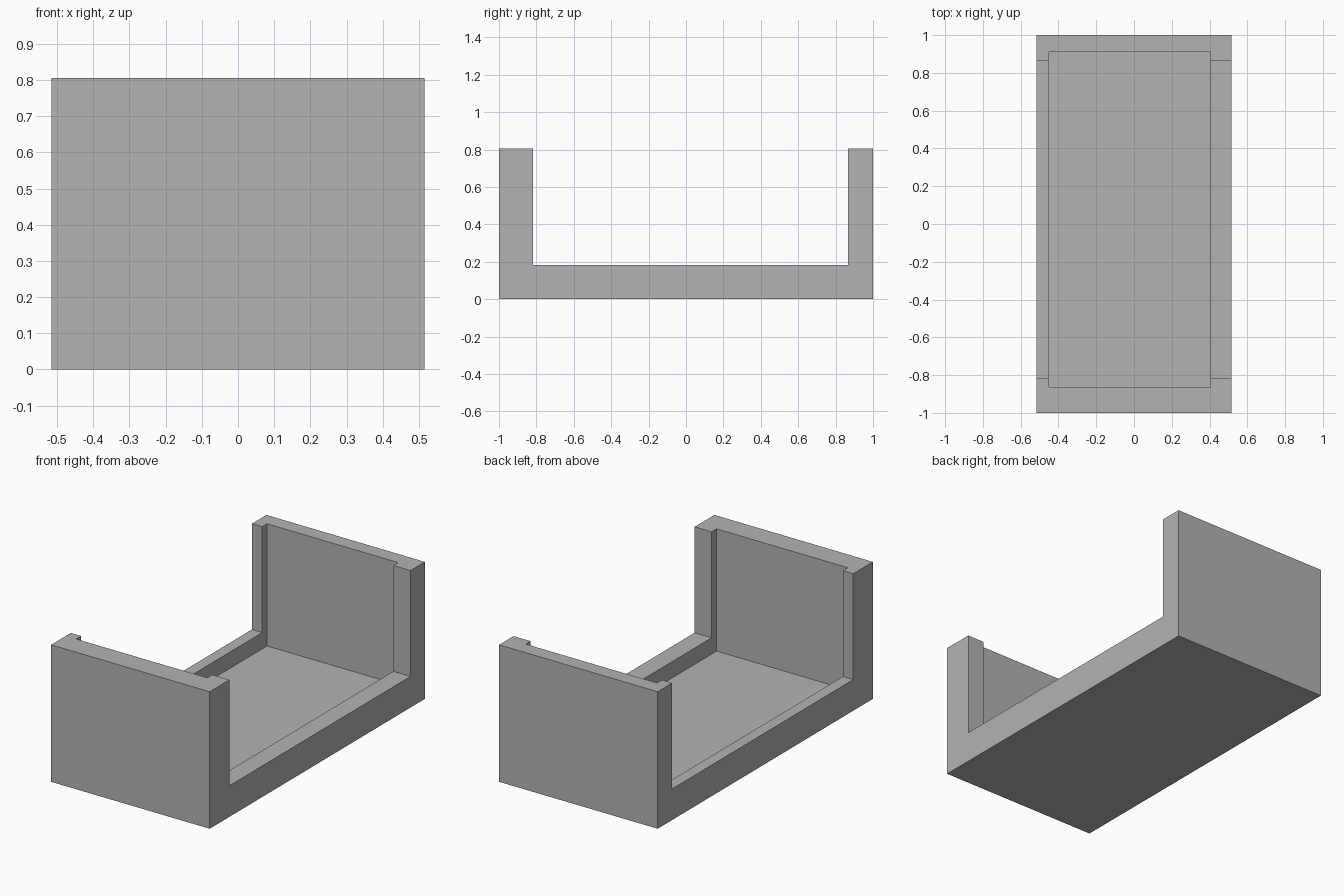
import bpy
from mathutils import Vector

default = bpy.data.objects.get("Cube")
if default:
    bpy.data.objects.remove(default, do_unlink=True)

grey = bpy.data.materials.new("plain_grey")
grey.use_nodes = True
grey.diffuse_color = (0.45, 0.45, 0.45, 1)
grey.node_tree.nodes["Principled BSDF"].inputs["Base Color"].default_value = grey.diffuse_color


def box(name, low, high):
    """Axis-aligned box between two corners."""
    low, high = Vector(low), Vector(high)
    bpy.ops.mesh.primitive_cube_add(size=1, location=(low + high) / 2)
    obj = bpy.context.object
    obj.name = name
    obj.scale = high - low
    bpy.ops.object.transform_apply(location=True, rotation=False, scale=True)
    obj.data.materials.append(grey)
    return obj


def cut(target, cutter):
    """Subtract the cutter and discard it."""
    cutter.hide_render = True
    mod = target.modifiers.new("cut", "BOOLEAN")
    mod.operation = "DIFFERENCE"
    mod.solver = "EXACT"
    mod.object = cutter
    bpy.context.view_layer.objects.active = target
    bpy.ops.object.modifier_apply(modifier=mod.name)
    bpy.data.objects.remove(cutter, do_unlink=True)


HALF_X, HEIGHT, OVER = 0.516, 0.806, 1.2

# Outer block
tray = box("open_sided_tray", (-HALF_X, -1, 0), (HALF_X, 1, HEIGHT))

# Inner pocket, leaving the floor and unequal walls
cut(tray, box("pocket_cutter", (-0.449, -0.863, 0.087), (0.405, 0.911, OVER)))

# Wide opening through both long sides, leaving low rims and corner posts
cut(tray, box("side_opening_cutter", (-1, -0.817, 0.183), (1, 0.866, OVER)))
